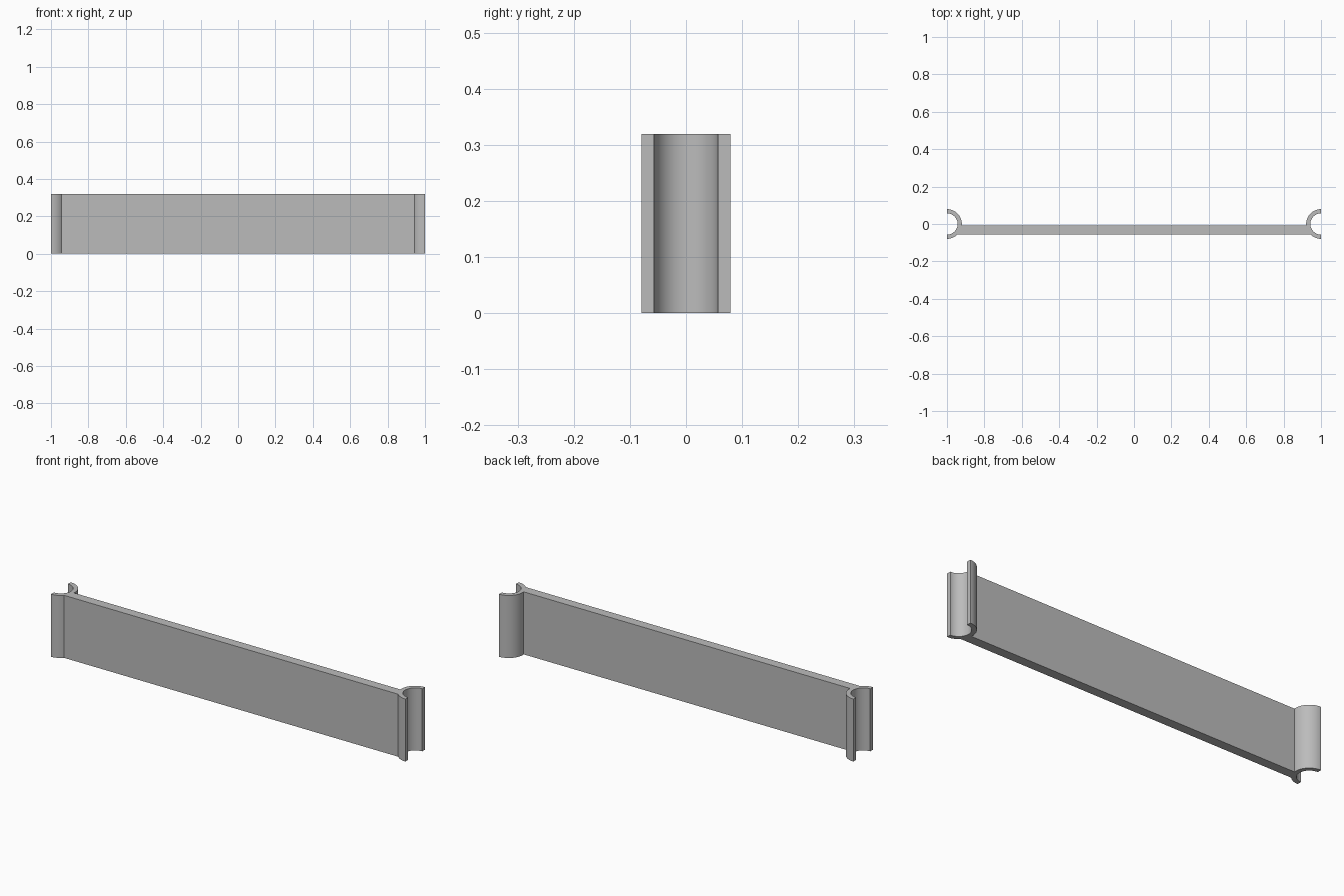
import bpy, bmesh
from math import asin, cos, sin, pi

cube = bpy.data.objects.get("Cube")
if cube:
    bpy.data.objects.remove(cube, do_unlink=True)

HEIGHT = 0.319
OUTER, INNER = 0.0795, 0.057        # clip radii
FRONT, BACK = -0.055, -0.007        # panel faces in y

grey = bpy.data.materials.new("plain grey")
grey.use_nodes = True
colour = (0.5, 0.5, 0.5, 1)
grey.diffuse_color = colour
grey.node_tree.nodes["Principled BSDF"].inputs["Base Color"].default_value = colour


def arc(radius, start, end, steps):
    """Points on a circle centred on the right end of the panel."""
    angles = [start + (end - start) * i / steps for i in range(steps + 1)]
    return [(1 + radius * cos(a), radius * sin(a)) for a in angles]


# Right half of the outline: back lip, inner channel, front lip
back_join = pi - asin(BACK / OUTER)
front_join = pi - asin(FRONT / OUTER)
half = arc(OUTER, front_join, 1.5 * pi, 12)
half += arc(INNER, 1.5 * pi, 0.5 * pi, 40)
half += arc(OUTER, 0.5 * pi, back_join, 24)
outline = half + [(-x, y) for x, y in reversed(half)]

# Panel with a half-round clip at each end, extruded upwards
bm = bmesh.new()
base = bm.faces.new([bm.verts.new((x, y, 0)) for x, y in outline])
top = bmesh.ops.extrude_face_region(bm, geom=[base], use_keep_orig=True)
bmesh.ops.translate(bm, vec=(0, 0, HEIGHT),
                    verts=[v for v in top["geom"] if isinstance(v, bmesh.types.BMVert)])
bmesh.ops.recalc_face_normals(bm, faces=bm.faces)
mesh = bpy.data.meshes.new("clip_panel")
bm.to_mesh(mesh)
bm.free()
mesh.materials.append(grey)

panel = bpy.data.objects.new("clip_panel", mesh)
bpy.context.collection.objects.link(panel)
bpy.ops.object.select_all(action="DESELECT")
panel.select_set(True)
bpy.context.view_layer.objects.active = panel
bpy.ops.object.shade_smooth_by_angle(angle=pi / 9)
